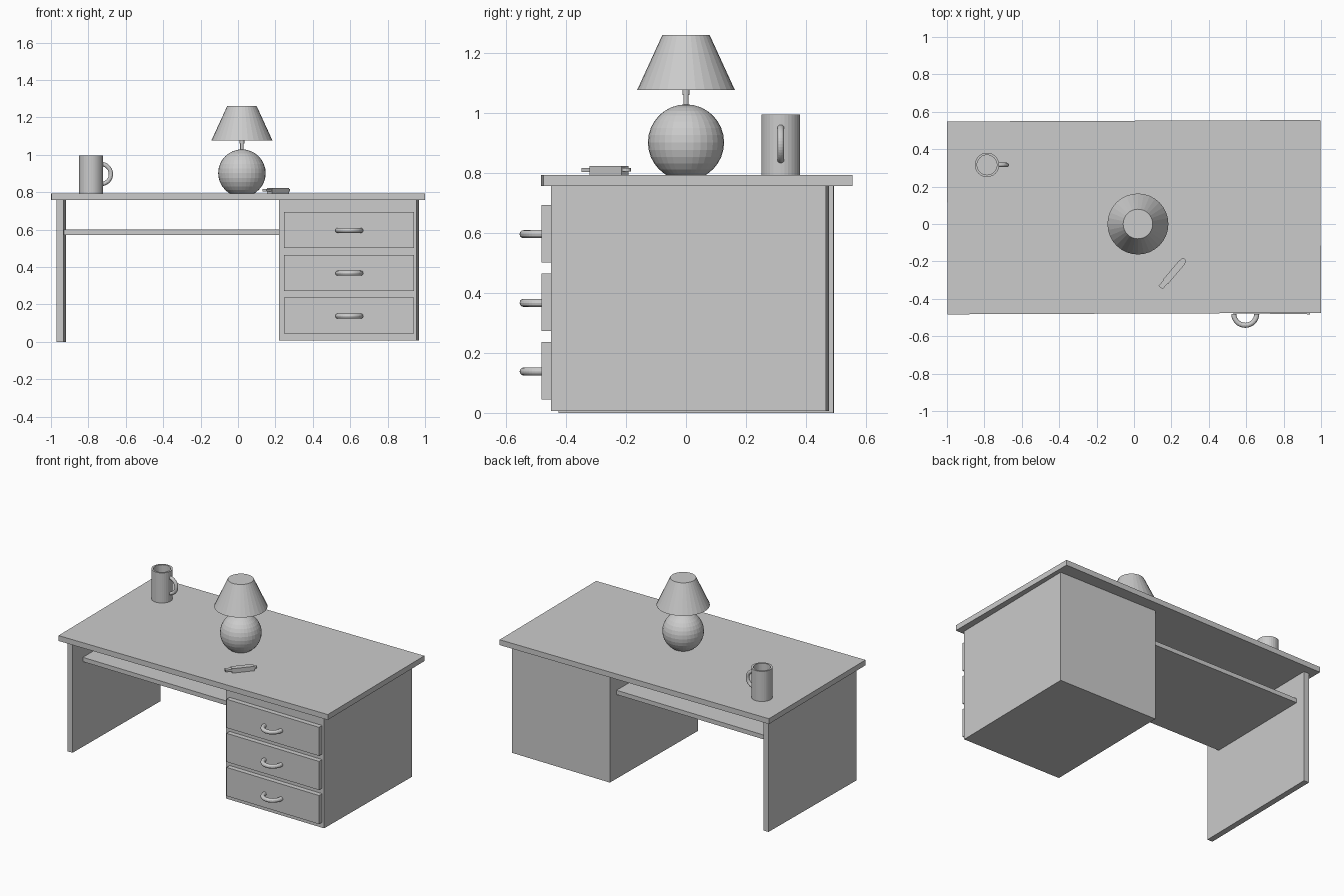
import bpy, bmesh
from math import pi, sin, cos, radians
from mathutils import Matrix, Vector

if "Cube" in bpy.data.objects:
    bpy.data.objects.remove(bpy.data.objects["Cube"])

TURN = -0.0135          # the carcass sits slightly skewed under the top
TOP = 0.793             # height of the work surface


def add_mesh(name, bm):
    bmesh.ops.recalc_face_normals(bm, faces=bm.faces)
    me = bpy.data.meshes.new(name)
    bm.to_mesh(me)
    bm.free()
    ob = bpy.data.objects.new(name, me)
    bpy.context.collection.objects.link(ob)
    return ob


def box(name, x, y, z, turn=0.0, pivot=(0, 0, 0)):
    """Box from (min, max) ranges, turned about a vertical axis at pivot."""
    bm = bmesh.new()
    bmesh.ops.create_cube(bm, size=1)
    mid = Vector([(r[0] + r[1]) / 2 for r in (x, y, z)])
    size = [r[1] - r[0] for r in (x, y, z)]
    bm.transform(Matrix.Translation(pivot) @ Matrix.Rotation(turn, 4, 'Z')
                 @ Matrix.Translation(mid) @ Matrix.Diagonal((*size, 1)))
    return add_mesh(name, bm)


def lathe(name, profile, loc, sides=32):
    """Spin an (r, z) profile round the vertical axis."""
    bm = bmesh.new()
    vs = [bm.verts.new((r, 0, z)) for r, z in profile]
    es = [bm.edges.new(p) for p in zip(vs, vs[1:])]
    bmesh.ops.spin(bm, geom=vs + es, axis=(0, 0, 1), cent=(0, 0, 0),
                   angle=2 * pi, steps=sides)
    bmesh.ops.remove_doubles(bm, verts=bm.verts, dist=1e-5)
    ob = add_mesh(name, bm)
    ob.location = loc
    return ob


def half_ring(name, loc, radius, tube, out, side):
    """Half-torus handle bulging along 'out', its ends lying along 'side'."""
    out, side = Vector(out), Vector(side)
    axis = out.cross(side)
    n, m = 20, 12
    bm = bmesh.new()
    rings = []
    for i in range(n + 1):
        a = pi * i / n
        d = out * sin(a) + side * cos(a)
        rings.append([bm.verts.new(d * (radius + tube * cos(2 * pi * j / m))
                                   + axis * tube * sin(2 * pi * j / m)) for j in range(m)])
    for r, s in zip(rings, rings[1:]):
        for j in range(m):
            bm.faces.new((r[j], r[(j + 1) % m], s[(j + 1) % m], s[j]))
    bm.faces.new(rings[0])
    bm.faces.new(rings[-1])
    ob = add_mesh(name, bm)
    ob.location = loc
    return ob


# Desk: top, side panel, shelf and drawer cabinet
box("desk_top", (-0.998, 0.998), (-0.479, 0.552), (0.757, TOP), 0.004)
box("side_panel", (-0.965, -0.927), (-0.437, 0.48), (0, 0.757), TURN)
box("shelf", (-0.93, 0.23), (-0.33, 0.41), (0.572, 0.601), TURN)
box("drawer_cabinet", (0.226, 0.961), (-0.437, 0.48), (0.007, 0.757), TURN)

# Drawer fronts with pulls
for i, z in enumerate((0.598, 0.369, 0.14)):
    box(f"drawer_front_{i + 1}", (0.252, 0.947), (-0.47, -0.43),
        (z - 0.096, z + 0.096), TURN)
    half_ring(f"drawer_pull_{i + 1}", (0.595, -0.48, z - 0.002), 0.0615, 0.0135,
              (0, -1, 0), (1, 0, 0))

# Lamp: round base, stem, socket and shade
LAMP = (0.021, 0, 0)
bm = bmesh.new()
bmesh.ops.create_uvsphere(bm, u_segments=32, v_segments=16, radius=0.127)
add_mesh("lamp_base", bm).location = (LAMP[0], 0, 0.902)
lathe("lamp_stem", [(0, 1.01), (0.009, 1.01), (0.009, 1.09), (0, 1.09)], LAMP, 16)
lathe("lamp_socket", [(0, 1.06), (0.0125, 1.06), (0.0125, 1.1), (0, 1.1)], LAMP, 16)
lathe("lamp_shade", [(0, 1.077), (0.163, 1.077), (0.079, 1.26), (0, 1.26)], LAMP)

# Mug with a side handle
MUG = (-0.786, 0.316, TOP)
lathe("mug_body", [(0, 0), (0.065, 0), (0.065, 0.202), (0.053, 0.202),
                   (0.053, 0.012), (0, 0.012)], MUG)
half_ring("mug_handle", (-0.733, 0.316, 0.897), 0.0535, 0.0115, (1, 0, 0), (0, 0, 1))

# Small memory stick: plug, body and rounded end loop
STICK = ((0.142, -0.34, 0), radians(49.6))
box("stick_plug", (0, 0.05), (-0.014, 0.014), (0.804, 0.817), STICK[1], STICK[0])
box("stick_body", (0.04, 0.18), (-0.018, 0.018), (TOP, 0.823), STICK[1], STICK[0])
bm = bmesh.new()
bmesh.ops.create_cone(bm, cap_ends=True, segments=24, radius1=0.016, radius2=0.016, depth=0.013)
end = add_mesh("stick_end", bm)
end.location = (STICK[0][0] + 0.184 * cos(STICK[1]), STICK[0][1] + 0.184 * sin(STICK[1]), 0.811)
